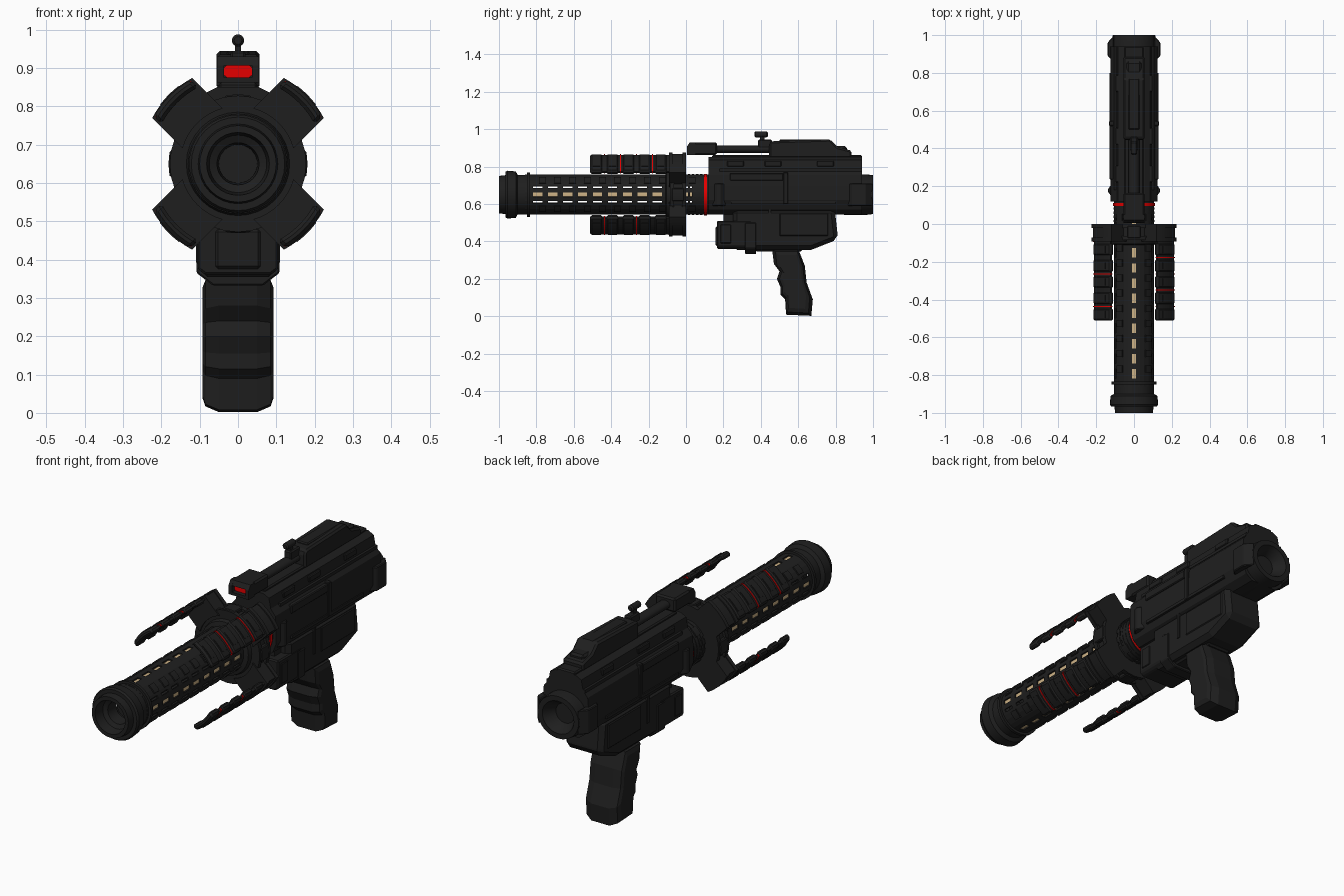
import bpy, bmesh, math
from math import radians, sin, cos, sqrt, pi

AX = 0.65  # height of the barrel axis


def material(name, rgb):
    m = bpy.data.materials.new(name)
    m.diffuse_color = (*rgb, 1)
    return m


BLACK = material("gunmetal_black", (0.0135, 0.0135, 0.0135))
RED = material("signal_red", (0.78, 0.0, 0.0))
TAN = material("core_tan", (0.62, 0.45, 0.24))


def finish(name, bm, mat, bevel=0, smooth=False):
    bmesh.ops.recalc_face_normals(bm, faces=bm.faces)
    me = bpy.data.meshes.new(name)
    bm.to_mesh(me)
    bm.free()
    me.materials.append(mat)
    if smooth:
        me.shade_smooth()
        me.set_sharp_from_angle(angle=radians(32))
    ob = bpy.data.objects.new(name, me)
    bpy.context.collection.objects.link(ob)
    if bevel:
        b = ob.modifiers.new("bevel", 'BEVEL')
        b.width, b.segments, b.limit_method = bevel, 1, 'ANGLE'
    return ob


def loft(name, loops, mat, bevel=0, smooth=False, caps=True):
    """Skin equal-length 3D loops; without caps the last joins the first."""
    bm = bmesh.new()
    rings = [[bm.verts.new(p) for p in lp] for lp in loops]
    n = len(rings[0])
    pairs = list(zip(rings, rings[1:])) + ([] if caps else [(rings[-1], rings[0])])
    for a, b in pairs:
        for i in range(n):
            j = (i + 1) % n
            bm.faces.new((a[i], a[j], b[j], b[i]))
    if caps:
        bm.faces.new(rings[0])
        bm.faces.new(rings[-1])
    return finish(name, bm, mat, bevel, smooth)


def side_prism(name, pts, x0, x1, mat=BLACK, bevel=0):
    return loft(name, [[(x, y, z) for y, z in pts] for x in (x0, x1)], mat, bevel)


def front_prism(name, pts, y0, y1, mat=BLACK, bevel=0):
    return loft(name, [[(x, y, z) for x, z in pts] for y in (y0, y1)], mat, bevel)


def box(name, x0, x1, y0, y1, z0, z1, mat=BLACK, bevel=0):
    return side_prism(name, [(y0, z0), (y1, z0), (y1, z1), (y0, z1)], x0, x1, mat, bevel)


def lathe(name, prof, mat=BLACK, seg=32, caps=True, cz=AX, wide=1.0):
    """Turn (y, radius) points around the y direction."""
    loops = [[(wide * r * cos(2 * pi * i / seg), y, cz + r * sin(2 * pi * i / seg))
              for i in range(seg)] for y, r in prof]
    return loft(name, loops, mat, 0, True, caps)


def arc_block(name, r0, r1, deg, h, y0, y1, mat=BLACK, bevel=0):
    """Curved plate of half-width h, facing outward at the given angle."""
    a = radians(deg)
    vs = [h * (k / 4 - 1) for k in range(9)]
    uv = [(sqrt(r1 * r1 - v * v), v) for v in vs] + [(sqrt(r0 * r0 - v * v), v) for v in vs[::-1]]
    pts = [(u * cos(a) - v * sin(a), AX + u * sin(a) + v * cos(a)) for u, v in uv]
    return front_prism(name, pts, y0, y1, mat, bevel)


# Slotted barrel shell
P, Y0, N = 0.08, -0.83, 11
angs, slots = [], []
for c in (0, 90, 180, 270):
    offs = (-33, -26, -19, -6, 6, 19, 26, 33) if c % 180 == 0 else (-30, -18, -6, 6, 18, 30)
    angs += [(c + o) % 360 for o in offs]
    slots += [(c - 6, c + 6)] + ([(c - 26, c - 19), (c + 19, c + 26)] if c % 180 == 0 else [])
    angs.append(c + 45)
angs = sorted(set(angs))
ys = [-0.86] + [Y0 + P * i + d for i in range(N) for d in (0.012, 0.062)] + [0.14]
bm = bmesh.new()
grid = [[bm.verts.new((0.103 * cos(radians(a)), y, AX + 0.103 * sin(radians(a)))) for a in angs] for y in ys]
for r in range(len(ys) - 1):
    for i in range(len(angs)):
        j = (i + 1) % len(angs)
        mid = angs[i] + ((angs[j] - angs[i]) % 360) / 2
        hole = any(lo < m < hi for lo, hi in slots for m in (mid, mid - 360))
        if not (hole and r % 2 == 1):
            bm.faces.new((grid[r][i], grid[r][j], grid[r + 1][j], grid[r + 1][i]))
shell = finish("barrel_shell", bm, BLACK)
sol = shell.modifiers.new("wall", 'SOLIDIFY')
sol.thickness, sol.offset = 0.008, 0

# Raised pads between the slot rows
for i in range(N):
    for d in (45, 135, 225, 315):
        arc_block("barrel_pad", 0.1, 0.113, d, 0.022, Y0 + P * i + 0.045, Y0 + P * i + 0.082)

# Tan light strips just behind the four main slot rows
for d in (0, 90, 180, 270):
    arc_block("light_strip", 0.092, 0.1005, d, 0.0115, -0.84, 0.08, TAN)

# Inner core and its front plug
lathe("barrel_core", [(-0.85, 0.028), (0.1, 0.028)], seg=16)
lathe("core_plug", [(-0.87, 0.054), (-0.84, 0.054)], seg=24)

# Muzzle
lathe("muzzle", [(-1, 0.1), (-0.965, 0.104), (-0.965, 0.122), (-0.955, 0.128), (-0.91, 0.124), (-0.9, 0.106),
                 (-0.85, 0.106), (-0.85, 0.119), (-0.835, 0.119), (-0.835, 0.09), (-0.88, 0.05),
                 (-0.94, 0.055), (-0.95, 0.075), (-1, 0.082)], caps=False)

# Hub with flanges around the barrel
lathe("hub", [(-0.085, 0.1), (-0.085, 0.165), (0.0, 0.165), (0.0, 0.1)], caps=False)
for y in (-0.085, -0.022):
    lathe("hub_flange", [(y, 0.1), (y, 0.178), (y + 0.022, 0.178), (y + 0.022, 0.1)], caps=False)
lathe("hub_collar", [(-0.11, 0.108), (-0.105, 0.13), (-0.085, 0.135), (-0.085, 0.108)], caps=False)
for d in (0, 90, 180, 270):
    arc_block("hub_pad", 0.15, 0.181, d, 0.035, -0.075, -0.01, bevel=0.004)

# Four forward arms of beaded curved plates, each with one thin red band
for d, red in ((45, 1), (135, 0), (225, 2), (315, 0)):
    arc_block("arm_base", 0.15, 0.248, d, 0.07, -0.08, -0.004)
    for y in (-0.092, -0.02):
        arc_block("arm_flange", 0.15, 0.254, d, 0.074, y, y + 0.02)
    arc_block("arm_strip", 0.234, 0.246, d, 0.062, -0.5, -0.05)
    for i in range(5):
        y = -0.512 + 0.086 * i
        arc_block("arm_segment", 0.225, 0.252, d, 0.068, y, y + 0.066, bevel=0.009)
        arc_block("arm_rib", 0.24, 0.2555, d, 0.035, y + 0.015, y + 0.051)
    for i in {red, 2 + red}:
        y = -0.436 + 0.086 * i
        arc_block("arm_red_band", 0.236, 0.2485, d, 0.066, y - 0.0025, y + 0.0025, RED)

# Neck with red ring
for k in range(4):
    y = 0.01 + 0.022 * k
    lathe("neck_ring", [(y, 0.109), (y + 0.012, 0.109)], seg=32)
lathe("neck_red_ring", [(0.096, 0.111), (0.112, 0.111)], RED)

# Receiver body
half = [(0.055, 0.85), (0.085, 0.835), (0.095, 0.785), (0.12, 0.755), (0.125, 0.7), (0.125, 0.62), (0.105, 0.57), (0.07, 0.545)]
front_prism("receiver", half + [(-x, z) for x, z in half[::-1]], 0.12, 0.94)
lathe("rear_tube", [(0.8, 0.107), (0.96, 0.109), (1.0, 0.104), (1.0, 0.08), (0.985, 0.072), (0.94, 0.045), (0.8, 0.045)],
      caps=False, wide=1.08)
lathe("rear_tube_plug", [(0.93, 0.05), (0.945, 0.05)], seg=24)
box("top_rail", -0.05, 0.05, 0.14, 0.94, 0.83, 0.862, bevel=0.006)
for s in (-1, 1):
    # Tapered side cheeks at both ends
    for pts in ([(0.1, 0.122), (0.138, 0.17), (0.138, 0.185), (0.115, 0.215)],
                [(0.11, 0.86), (0.14, 0.89), (0.14, 0.96), (0.105, 1.0)]):
        loft("side_cheek", [[(s * x, y, z) for x, y in pts] for z in (0.59, 0.71)], BLACK, 0.004)
    box("side_panel", s * 0.1, s * 0.13, 0.235, 0.52, 0.725, 0.765, bevel=0.004)
    box("side_slot_frame", s * 0.1, s * 0.132, 0.52, 0.545, 0.6, 0.77, bevel=0.003)
    box("side_rail", s * 0.1, s * 0.129, 0.24, 0.8, 0.6, 0.615)
    box("upper_shelf", s * 0.07, s * 0.106, 0.18, 0.94, 0.775, 0.79)
    for y in (0.22, 0.42, 0.7):
        box("upper_clip", s * 0.07, s * 0.098, y, y + 0.09, 0.8, 0.83, bevel=0.004)

# Lower frame and front pack, both with chamfered bottoms
side_prism("lower_frame", [(0.25, 0.355), (0.67, 0.355), (0.81, 0.41), (0.81, 0.44), (0.795, 0.575), (0.25, 0.575)],
           -0.103, 0.103, bevel=0.022)
front_prism("front_pack", [(-0.105, 0.51), (-0.105, 0.375), (-0.085, 0.36), (0.085, 0.36), (0.105, 0.375), (0.105, 0.51)],
            0.165, 0.35, bevel=0.006)
box("front_pack_centre", -0.06, 0.06, 0.158, 0.25, 0.375, 0.48, bevel=0.008)
box("frame_link", -0.06, 0.06, 0.2, 0.3, 0.48, 0.58)
front_prism("belly_latch", [(-0.108, 0.5), (-0.108, 0.365), (-0.065, 0.332), (0.065, 0.332), (0.108, 0.365), (0.108, 0.5)],
            0.315, 0.375, bevel=0.004)
box("belly_plate", -0.065, 0.065, 0.37, 0.62, 0.345, 0.37, bevel=0.008)
for s in (-1, 1):
    box("frame_groove_bar", s * 0.09, s * 0.107, 0.44, 0.455, 0.44, 0.57)
    box("frame_panel", s * 0.09, s * 0.107, 0.5, 0.76, 0.43, 0.55, bevel=0.004)
    box("pack_rib", s * 0.09, s * 0.109, 0.185, 0.24, 0.39, 0.49, bevel=0.003)

# Grip with finger grooves and raised side faces
gp = [(0.46, 0.36), (0.47, 0.28), (0.5, 0.24), (0.486, 0.2), (0.505, 0.155), (0.505, 0.115), (0.53, 0.09),
      (0.535, 0.008), (0.67, 0.002), (0.678, 0.09), (0.645, 0.18), (0.635, 0.27), (0.6, 0.36)]
gi = [(0.572 + (y - 0.572) * 0.66, 0.19 + (z - 0.19) * 0.8) for y, z in gp]
gm = [(0.572 + (y - 0.572) * 0.84, 0.19 + (z - 0.19) * 0.92) for y, z in gp]
loft("grip", [[(x, y, z) for y, z in p] for x, p in
              ((-0.093, gi), (-0.085, gm), (-0.05, gp), (0.05, gp), (0.085, gm), (0.093, gi))], BLACK)

# Sight: hooded front housing, recessed red lens, rod
box("sight_housing", -0.055, 0.055, 0.035, 0.165, 0.862, 0.93, bevel=0.008)
side_prism("sight_hood", [(0.008, 0.907), (0.02, 0.93), (0.05, 0.93), (0.05, 0.907)], -0.05, 0.05)
box("sight_lip", -0.05, 0.05, 0.005, 0.05, 0.862, 0.876)
for s in (-1, 1):
    side_prism("sight_hood_side", [(0.005, 0.862), (0.05, 0.862), (0.05, 0.93), (0.02, 0.93), (0.005, 0.907)],
               s * 0.037, s * 0.055)
lens = [(0.037, 0.882), (0.037, 0.901), (0.03, 0.907), (-0.03, 0.907), (-0.037, 0.901), (-0.037, 0.882), (-0.03, 0.876), (0.03, 0.876)]
front_prism("sight_lens", lens, 0.026, 0.036, RED)
lathe("sight_rod", [(0.15, 0.02), (0.46, 0.02)], seg=16, cz=0.892, wide=1.4)

# Rear sight housing and knob
side_prism("sight_rear", [(0.445, 0.845), (0.885, 0.845), (0.885, 0.885), (0.81, 0.905), (0.77, 0.945), (0.455, 0.935), (0.445, 0.92)],
           -0.056, 0.056, bevel=0.012)
box("sight_rear_ridge", -0.03, 0.03, 0.5, 0.77, 0.93, 0.945, bevel=0.005)
box("sight_rear_step", -0.04, 0.04, 0.75, 0.86, 0.85, 0.91, bevel=0.01)
box("knob_stem", -0.008, 0.008, 0.395, 0.42, 0.9, 0.97)
box("knob_foot", -0.02, 0.02, 0.385, 0.46, 0.9, 0.945, bevel=0.006)
lathe("knob", [(0.365, 0.01), (0.372, 0.016), (0.43, 0.016), (0.438, 0.01)], seg=16, cz=0.972)
